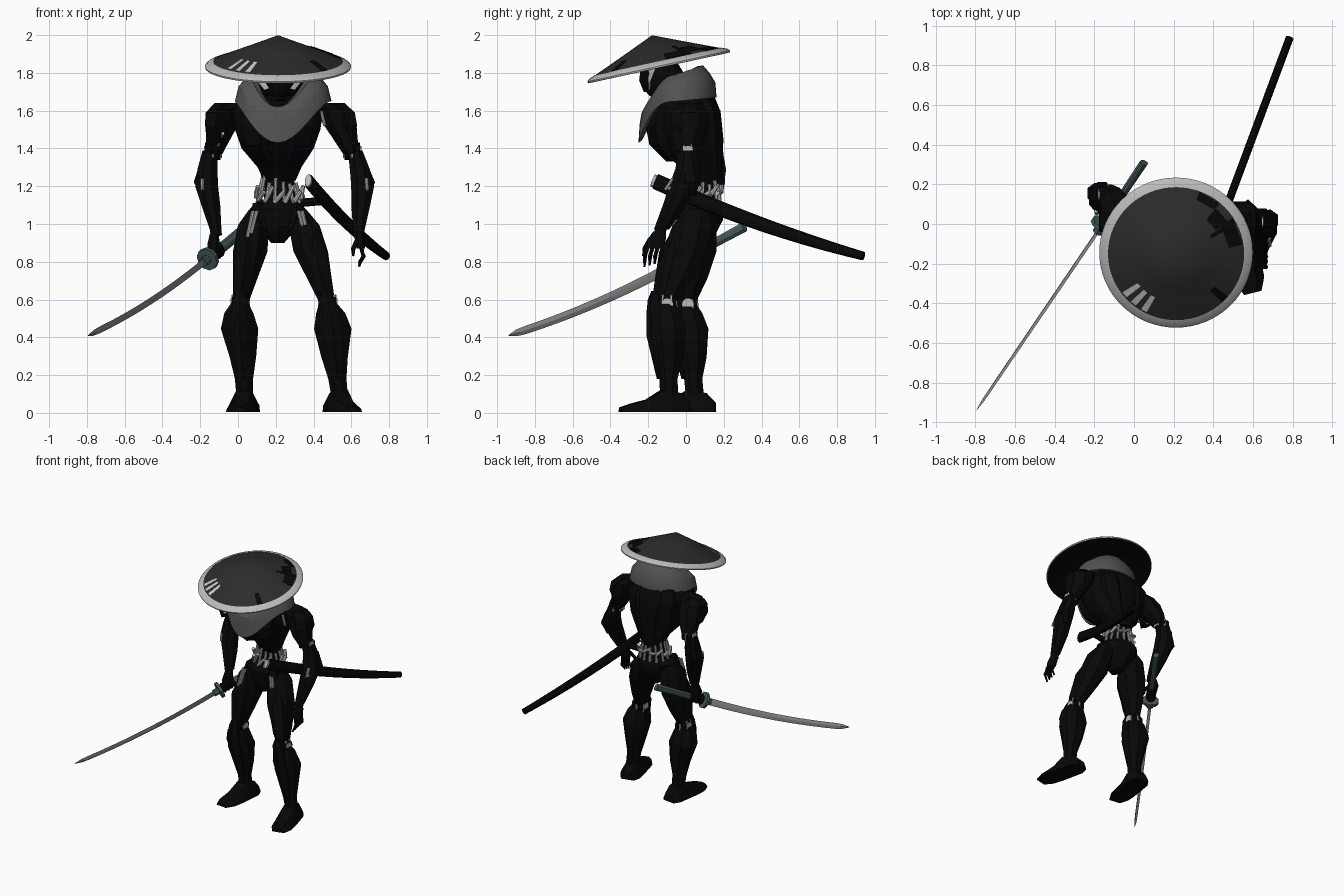
import bpy, bmesh, random
from math import sin, cos, pi, radians
from mathutils import Vector, Matrix

if "Cube" in bpy.data.objects:
    bpy.data.objects.remove(bpy.data.objects["Cube"])

random.seed(4)
CX = 0.21  # body centre line


def mat(name, r, g=None, b=None):
    m = bpy.data.materials.new(name)
    m.diffuse_color = (r, g if g is not None else r, b if b is not None else r, 1)
    m.use_nodes = True
    m.node_tree.nodes["Principled BSDF"].inputs["Base Color"].default_value = m.diffuse_color
    return m


BLACK, HAT, CLOTH = mat("black", 0.0022), mat("hat_grey", 0.025), mat("cloth", 0.085)
STEEL, WHITE, BLADE = mat("steel", 0.5), mat("white", 1.0), mat("blade", 0.28)
TEAL = mat("teal", 0.065, 0.1, 0.1)


def skin(name, rings, m, caps=True, closed=False, xf=None):
    """Bridge equal-length rings of points into one surface."""
    bm = bmesh.new()
    vs = [[bm.verts.new(p) for p in r] for r in rings]
    n = len(rings[0])
    pairs = list(zip(vs, vs[1:])) + ([(vs[-1], vs[0])] if closed else [])
    for a, b in pairs:
        for i in range(n):
            bm.faces.new((a[i], a[(i + 1) % n], b[(i + 1) % n], b[i]))
    if caps and not closed:
        bm.faces.new(vs[0])
        bm.faces.new(vs[-1])
    bmesh.ops.remove_doubles(bm, verts=bm.verts, dist=1e-5)
    if xf:
        bm.transform(xf)
    bmesh.ops.recalc_face_normals(bm, faces=bm.faces)
    me = bpy.data.meshes.new(name)
    bm.to_mesh(me)
    bm.free()
    ob = bpy.data.objects.new(name, me)
    bpy.context.collection.objects.link(ob)
    me.materials.append(m)
    return ob


def loft(name, secs, m, n=8):
    """Level elliptical rings: (x, y, z, rx, ry)."""
    k = 1.04
    return skin(name, [[(x + k * rx * cos((i + .5) * 2 * pi / n), y + k * ry * sin((i + .5) * 2 * pi / n), z)
                        for i in range(n)] for x, y, z, rx, ry in secs], m)


def sweep(name, pts, sizes, m, n=8, roll=0):
    """Rings along a path; size is (half height, half thickness)."""
    pts, rings = [Vector(p) for p in pts], []
    for i, p in enumerate(pts):
        t = (pts[min(i + 1, len(pts) - 1)] - pts[max(i - 1, 0)]).normalized()
        s = t.cross(Vector((0, 0, 1)))
        s = s.normalized() if s.length > 0.05 else Vector((1, 0, 0))
        u = s.cross(t)
        s, u = s * cos(roll) + u * sin(roll), u * cos(roll) - s * sin(roll)
        h, w = sizes[i]
        rings.append([p + u * h * cos(a) + s * w * sin(a) for a in (2 * pi * k / n for k in range(n))])
    return skin(name, rings, m)


def rod(name, p, q, r, m, r2=None, n=8):
    r2 = r if r2 is None else r2
    return sweep(name, [p, q], [(r, r), (r2, r2)], m, n)


def arc(p, q, sag, n):
    """Path from p to q that hangs by sag in the middle."""
    p, q = Vector(p), Vector(q)
    return [p.lerp(q, i / n) - Vector((0, 0, 4 * sag * (i / n) * (1 - i / n))) for i in range(n + 1)]


def joint(name, c, r, h):
    """Exposed hinge: dark core, pale side discs and small pistons."""
    c, x = Vector(c), Vector((r, 0, 0))
    rod(name + "_core", c - x * .85, c + x * .85, r * .95, BLACK, n=16)
    rod(name + "_disc", c - x, c + x, r * .6, STEEL, n=16)
    for i in range(6):
        d = Vector((cos(i * pi / 3 + .5) * r, sin(i * pi / 3 + .5) * r, 0))
        rod(name + "_piston", c + d - Vector((0, 0, h)), c + d * .8 + Vector((0, 0, h)), r * .17, STEEL)


# Conical hat, tilted forward
TILT = Matrix.Translation((CX + .002, -.145, 1.84)) @ Matrix.Rotation(radians(12.3), 4, 'X')


def spin(name, prof, m, closed=False, n=64):
    return skin(name, [[(r * cos(2 * pi * i / n), r * sin(2 * pi * i / n), z) for i in range(n)] for r, z in prof],
                m, caps=False, closed=closed, xf=TILT)


spin("hat_cone", [(0, .163), (.16, .095), (.345, .018)], HAT)
spin("hat_rim", [(.343, .021), (.375, .008), (.387, -.004), (.385, -.013), (.375, -.008)], STEEL, closed=True)
spin("hat_lining", [(.382, -.014), (.343, .0), (.16, .077), (0, .143)], BLACK)


def patch(name, r0, r1, a0, a1, m, lift=.003):
    zc = lambda r: .163 - .4203 * r + lift
    low = [(r * cos(radians(a)), r * sin(radians(a)), zc(r)) for r, a in ((r0, a0), (r1, a0), (r1, a1), (r0, a1))]
    skin(name, [low, [(x, y, z + .002) for x, y, z in low]], m, xf=TILT)


for a in (219, 230, 241):
    patch("hat_stripe", .24, .335, a - 2.8, a + 2.8, WHITE)
for r0, r1, a0, a1 in ((.27, .34, 8, 33), (.24, .31, 33, 50), (.3, .34, 50, 70), (.25, .34, -47, -40), (.2, .33, 27, 32)):
    patch("hat_worn_patch", r0, r1, a0, a1, BLACK)

# Head, side plates and neck
loft("head", [(.22, -.12 - .02 * sin(t), 1.765 + .13 * sin(t), .1 * cos(t), .115 * cos(t))
              for t in [radians(d) for d in (-85, -60, -35, -10, 15, 40, 65, 85)]], BLACK, 20)
loft("face_plate", [(.22, -.19, 1.70, .05, .035), (.22, -.2, 1.76, .075, .05), (.22, -.19, 1.84, .08, .05)], BLACK, 8)
for s in (-1, 1):
    sweep("cheek_plate", [(.22 + s * .062, -.195, 1.715), (.22 + s * .08, -.195, 1.77), (.22 + s * .084, -.19, 1.84)],
          [(.02, .005), (.045, .006), (.045, .006)], STEEL, 6)
for i in range(4):
    loft("neck_ring", [(.22, -.08, 1.6 + i * .03, .1, .1), (.22, -.08, 1.62 + i * .03, .1, .1)], BLACK, 20)

# Cowl with a pointed front hem
def cowl_row(rx, ry, y, zside, zfront, zback, k=3, n=40):
    row = []
    for i in range(n):
        a = 2 * pi * i / n
        f, b = max(0, -sin(a)), max(0, sin(a))
        row.append((CX + .03 * (1 - f) + rx * cos(a), y + ry * sin(a), zside + (zfront - zside) * f ** k + (zback - zside) * b))
    return row


skin("cowl", [cowl_row(.12, .11, -.06, 1.68, 1.56, 1.72, 2), cowl_row(.13, .12, -.06, 1.775, 1.62, 1.835, 2),
              cowl_row(.165, .15, -.06, 1.79, 1.62, 1.84, 2), cowl_row(.205, .18, -.055, 1.765, 1.59, 1.80, 2),
              cowl_row(.235, .2, -.045, 1.73, 1.53, 1.75), cowl_row(.255, .207, -.045, 1.65, 1.43, 1.67),
              cowl_row(.235, .19, -.045, 1.65, 1.44, 1.67)], CLOTH, closed=True)

# Torso with chest and back plates
loft("torso", [(CX + .01, .10, 1.23, .085, .08), (CX + .01, .085, 1.3, .115, .11), (CX, .02, 1.4, .19, .175),
               (CX, -.005, 1.5, .225, .195), (CX, 0, 1.6, .24, .18), (CX, 0, 1.7, .18, .14), (CX, 0, 1.77, .1, .09)], BLACK, 12)
for s in (-1, 1):
    loft("chest_plate", [(CX + s * .06, -.04, 1.33, .04, .06), (CX + s * .09, -.1, 1.42, .085, .09),
                         (CX + s * .1, -.12, 1.52, .1, .09), (CX + s * .1, -.09, 1.62, .1, .08)], BLACK, 6)
    loft("back_plate", [(CX + s * .06, .13, 1.28, .04, .06), (CX + s * .09, .12, 1.45, .09, .075),
                        (CX + s * .11, .11, 1.6, .1, .07), (CX + s * .1, .08, 1.68, .07, .05)], BLACK, 6)

# Exposed mechanical waist
loft("waist_core", [(CX + .01, .09, 1.08, .085, .075), (CX + .01, .09, 1.3, .075, .07)], BLACK, 12)
for i in range(14):
    a, z = 2 * pi * i / 14, random.uniform(1.2, 1.28)
    c, d = cos(a), sin(a)
    rod("waist_piston", (CX + .01 + .12 * c, .085 + .1 * d, 1.1), (CX + .01 + .085 * c, .09 + .08 * d, z), .01, STEEL)
    rod("waist_link", (CX + .01 + .125 * c, .085 + .105 * d, 1.14 + .03 * sin(a)),
        (CX + .01 + .125 * cos(a + .4), .085 + .105 * sin(a + .4), 1.17 + .03 * (i % 2)), .012, STEEL)
loft("pelvis", [(CX, .08, 1.13, .1, .09), (CX, .07, 1.08, .15, .12), (CX, .07, 1.02, .13, .12),
                (CX, .06, .94, .07, .09), (CX, .06, .9, .035, .06)], BLACK, 10)
for s in (-1, 1):
    loft("hip_plate", [(CX + s * .07, -.01, .97, .02, .03), (CX + s * .1, 0, 1.04, .05, .05), (CX + s * .1, .02, 1.11, .035, .05)], BLACK, 6)
    for k in (0, .02):
        rod("hip_piston", (CX + s * (.14 + k), -.07, .95 - k), (CX + s * (.11 + k), -.05, 1.07), .01, STEEL)

# Arms: elbow y, wrist y and inward lean differ per side
def arm(side, tag, ye, yw, lean):
    def px(dx, z):
        return CX + side * (dx - lean * (.02 + .12 * (1.65 - z)))

    def part(name, secs, n=8):
        loft(tag + name, [(px(dx, z), y, z, rx, ry) for dx, y, z, rx, ry in secs], BLACK, n)

    def piston(name, a, b):
        rod(tag + name, (px(a[0], a[2]), *a[1:]), (px(b[0], b[2]), *b[1:]), .009, STEEL)
    part("upper_arm", [(.25, .02, 1.64, .05, .06), (.3, .02, 1.61, .085, .09), (.325, .02 + ye * .3, 1.54, .095, .095),
                       (.355, ye * .7, 1.46, .07, .085), (.39, ye, 1.37, .045, .055)])
    part("shoulder_plate", [(.365, .02, 1.43, .03, .07), (.365, .02, 1.52, .062, .1), (.35, .02, 1.59, .065, .09), (.31, .02, 1.64, .05, .05)], 6)
    joint(tag + "elbow", (px(.395, 1.385), ye, 1.385), .048, .035)
    mid = (ye + yw) / 2
    part("forearm", [(.41, ye, 1.39, .04, .05), (.435, ye, 1.29, .055, .07), (.45, ye * .8 + yw * .2, 1.2, .063, .075),
                     (.44, mid, 1.1, .052, .065), (.43, yw, .97, .032, .042)])
    part("elbow_guard", [(.46, ye, 1.15, .02, .04), (.48, ye + .01, 1.22, .04, .05), (.455, ye + .02, 1.32, .02, .04)], 6)
    for k in (-.02, 0, .02):
        piston("forearm_piston", (.475, mid - .03 + k, 1.18), (.47, ye - .06 + k, 1.24))
    piston("upper_piston", (.37, ye - .05, 1.4), (.33, -.06, 1.48))
    piston("shoulder_piston", (.25, -.06, 1.52), (.23, -.06, 1.6))
    rod(tag + "wrist", (px(.43, .99), yw, .99), (px(.43, .94), yw - .01, .94), .03, BLACK, n=12)


arm(-1, "right_", .145, .06, 1)
arm(1, "left_", .01, -.13, 0)

# Open left hand
loft("left_palm", [(.64, -.14, .96, .025, .035), (.645, -.155, .92, .028, .05), (.65, -.165, .87, .022, .048)], BLACK, 8)
for i in range(4):
    y = -.205 + i * .027
    a, b, c = (.652, y, .88), (.665, y - .012, .83), (.64, y - .015, .775 + .008 * i)
    sweep("left_finger", [a, b, c], [(.013, .013), (.012, .012), (.006, .006)], BLACK, 6)
sweep("left_thumb", [(.635, -.19, .92), (.61, -.22, .87), (.61, -.225, .83)], [(.014, .014), (.012, .012), (.007, .007)], BLACK, 6)

# Sword: curved blade, guard, handle
G, E, T = Vector((-.16, -.005, .815)), Vector((.05, .31, .985)), Vector((-.795, -.94, .41))
H = (E - G).normalized()
path = arc(G, T, .03, 20)
sweep("sword_blade", path, [(.026 - .005 * i / 20 if i < 19 else .018 if i == 19 else .002, .006 if i < 20 else .001)
                            for i in range(21)], BLADE, 4, .35)
rod("sword_collar", G - H * .05, G, .026, TEAL, n=8)
rod("sword_guard", G - H * .01, G + H * .012, .062, TEAL, n=10)
sweep("sword_handle", [G, G.lerp(E, .5), E], [(.031, .02), (.028, .018), (.031, .02)], TEAL, 8, .35)

# Right hand gripping the handle
for i in range(4):
    p = G + H * (.03 + .028 * i)
    sweep("right_finger", [p - H * .012, p, p + H * .012], [(.034, .03), (.042, .037), (.034, .03)], BLACK, 10)
loft("right_palm", [(-.125, .045, .83, .03, .045), (-.13, .055, .89, .034, .055), (-.125, .06, .95, .025, .035)], BLACK, 8)
sweep("right_thumb", [(-.12, .03, .91), (-.09, .01, .88), (-.08, .02, .84)], [(.015, .015), (.013, .013), (.008, .008)], BLACK, 6)

# Scabbard with pale mouth and hip bracket
path = arc((.375, -.16, 1.225), (.785, .94, .83), .025, 14)
sweep("scabbard", path, [(.042 - .019 * (i / 14) ** 2, .021) for i in range(15)], BLACK, 10)
sweep("scabbard_mouth", [path[0] - Vector((.004, .015, -.006)), path[0].lerp(path[1], .3)], [(.034, .018)] * 2, STEEL, 10)
rod("scabbard_bracket", (.31, .06, 1.11), path[3], .022, BLACK)

# Legs: hip, knee, ankle and toe heading
def leg(tag, hip, knee, ankle, head):
    hip, knee, ankle = Vector(hip), Vector(knee), Vector(ankle)
    sgn = 1 if knee.x > CX else -1

    def limb(name, p, q, prof, n=8):
        loft(tag + name, [(*(p.lerp(q, t) + Vector((sgn * ox, oy, 0))), rx, ry) for t, ox, oy, rx, ry in prof], BLACK, n)
    limb("thigh", hip, knee, [(-.08, 0, 0, .05, .06), (.1, .01, 0, .085, .11), (.4, .0, .01, .095, .12),
                              (.7, .0, .01, .068, .09), (1, .0, .0, .042, .05)])
    limb("thigh_plate", hip, knee, [(.12, .03, -.05, .03, .04), (.4, .02, -.05, .07, .075), (.8, .01, -.03, .05, .06), (.95, .01, -.03, .025, .04)], 6)
    joint(tag + "knee", knee + Vector((0, .01, 0)), .052, .05)
    limb("calf", knee, ankle, [(-.04, .0, .0, .04, .045), (.1, .01, 0, .08, .085), (.28, .01, .01, .103, .1), (.6, 0, .01, .073, .075),
                               (.85, 0, 0, .05, .05), (1.05, 0, 0, .046, .05)])
    limb("knee_cap", knee, ankle, [(-.15, 0, -.05, .02, .02), (-.05, 0, -.055, .04, .035), (.1, .01, -.06, .05, .04),
                                   (.35, .01, -.05, .06, .055), (.85, 0, -.02, .035, .04)], 6)
    joint(tag + "ankle", ankle, .035, .03)
    d = Vector((head[0], head[1], 0)).normalized()
    s, base, rings = Vector((-d.y, d.x, 0)), Vector((ankle.x, ankle.y, .005)), []
    for f, w, h in ((-.11, .05, .05), (-.06, .075, .1), (.04, .078, .115), (.12, .08, .065), (.2, .075, .045), (.265, .045, .025)):
        c = base + d * f
        rings.append([c + s * w, c + s * w * .95 + Vector((0, 0, h * .35)), c + s * w * .5 + Vector((0, 0, h)),
                      c - s * w * .5 + Vector((0, 0, h)), c - s * w * .95 + Vector((0, 0, h * .35)), c - s * w])
    skin(tag + "foot", rings, BLACK)


leg("right_", (.1, .06, 1.04), (.012, .0, .575), (.035, .045, .11), (-.12, -1))
leg("left_", (.325, .05, 1.04), (.475, -.11, .575), (.535, -.09, .11), (.25, -1))

# Smooth shading with crisp edges
for o in bpy.context.scene.objects:
    o.select_set(True)
bpy.context.view_layer.objects.active = bpy.data.objects["torso"]
bpy.ops.object.shade_smooth_by_angle(angle=radians(28))
